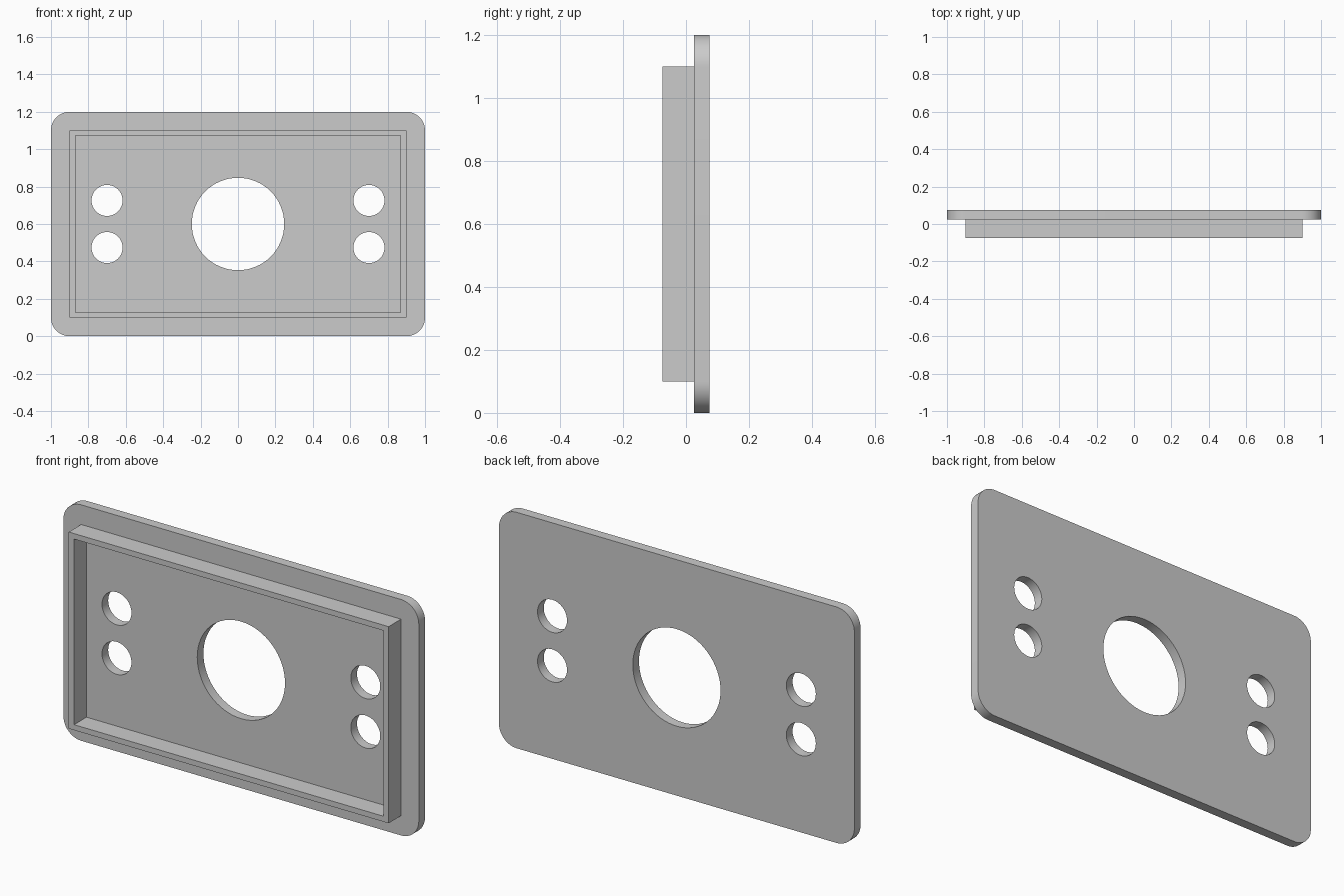
import bpy, bmesh
from math import pi, sin, cos, radians

cube = bpy.data.objects.get("Cube")
if cube:
    bpy.data.objects.remove(cube)

grey = bpy.data.materials.new("plain grey")
grey.use_nodes = True
COLOUR = (0.6, 0.6, 0.6, 1)
grey.diffuse_color = COLOUR
grey.node_tree.nodes["Principled BSDF"].inputs["Base Color"].default_value = COLOUR


def circle(x, z, r, n=64):
    return [(x + r * cos(2 * pi * i / n), z + r * sin(2 * pi * i / n)) for i in range(n)]


def rectangle(w, h, z):
    return [(sx * w, z + sz * h) for sx, sz in ((1, 1), (-1, 1), (-1, -1), (1, -1))]


def rounded_rectangle(w, h, z, r, steps=12):
    points = []
    for k, (x, cz) in enumerate(rectangle(w - r, h - r, z)):
        for i in range(steps + 1):
            a = pi / 2 * (k + i / steps)
            points.append((x + r * cos(a), cz + r * sin(a)))
    return points


def extruded_panel(name, loops, front, back):
    """Fill nested outlines in the xz plane and give them depth along y."""
    curve = bpy.data.curves.new(name, "CURVE")
    curve.dimensions = "2D"
    curve.fill_mode = "BOTH"
    curve.extrude = (back - front) / 2
    for loop in loops:
        spline = curve.splines.new("POLY")
        spline.points.add(len(loop) - 1)
        for point, (x, z) in zip(spline.points, loop):
            point.co = (x, z, 0, 1)
        spline.use_cyclic_u = True
    obj = bpy.data.objects.new(name, curve)
    bpy.context.collection.objects.link(obj)
    obj.location.y = (front + back) / 2
    obj.rotation_euler.x = pi / 2
    bpy.ops.object.select_all(action="DESELECT")
    obj.select_set(True)
    bpy.context.view_layer.objects.active = obj
    bpy.ops.object.convert(target="MESH")
    obj = bpy.context.object
    # Weld the caps to the walls
    bm = bmesh.new()
    bm.from_mesh(obj.data)
    bmesh.ops.remove_doubles(bm, verts=bm.verts, dist=0.0001)
    bmesh.ops.recalc_face_normals(bm, faces=bm.faces)
    bm.to_mesh(obj.data)
    bm.free()
    obj.data.materials.clear()
    obj.data.materials.append(grey)
    bpy.ops.object.shade_smooth_by_angle(angle=radians(30))
    return obj


MID = 0.6

# Face plate with a large centre hole and a pair of small holes on each side
holes = [circle(0, MID, 0.247)]
holes += [circle(x, MID + dz, 0.083, 48) for x in (-0.7, 0.7) for dz in (-0.126, 0.126)]
extruded_panel("face_plate", [rounded_rectangle(1, MID, MID, 0.1)] + holes, 0.025, 0.075)

# Thin rectangular rim standing out from the front of the plate
extruded_panel("front_rim", [rectangle(0.9, 0.5, MID), rectangle(0.87, 0.472, MID)], -0.075, 0.025)
